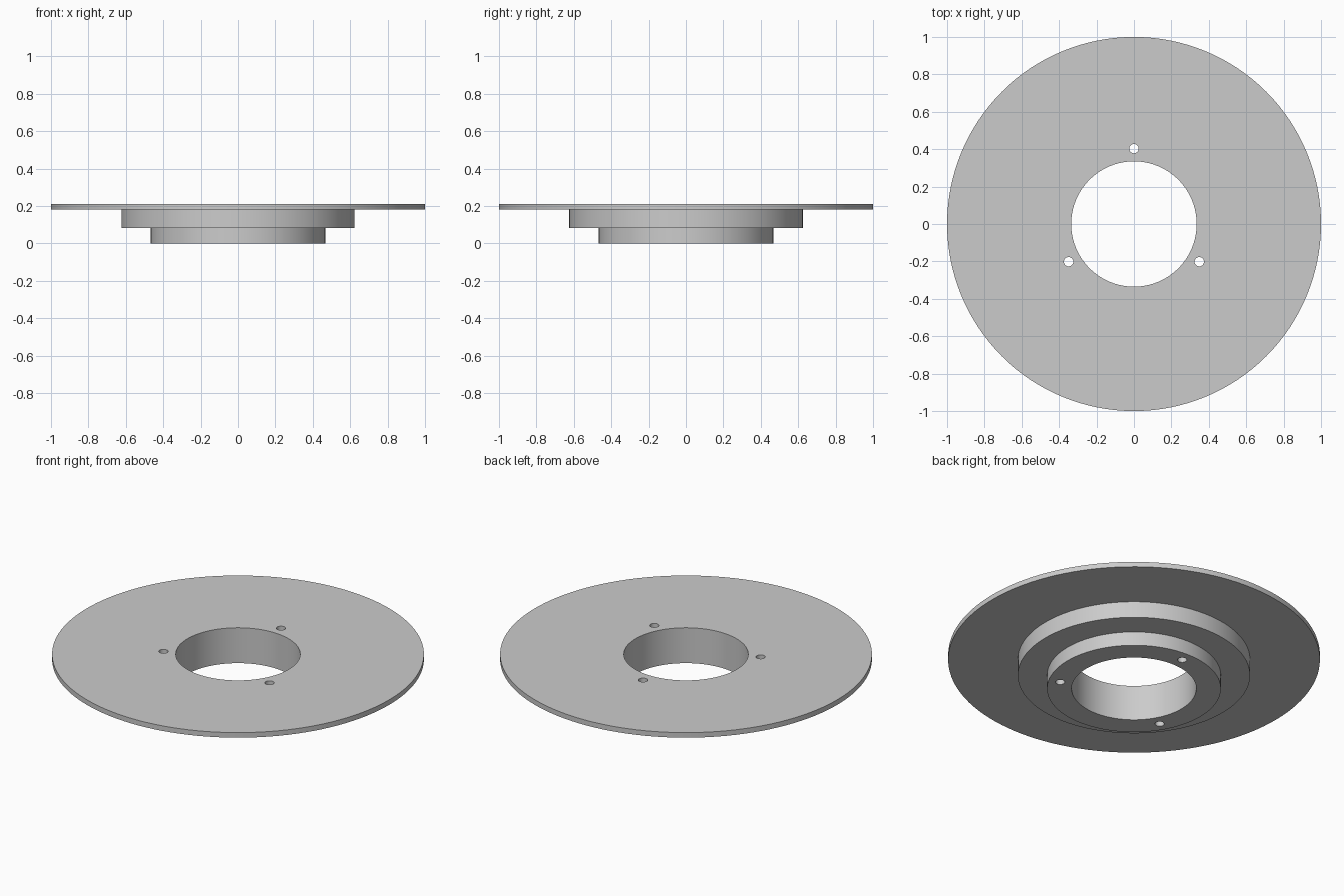
import bpy
import bmesh
import math
from mathutils import Matrix

cube = bpy.data.objects.get("Cube")
if cube:
    bpy.data.objects.remove(cube, do_unlink=True)

SEGMENTS = 128
BORE = 0.335
# Stepped cross-section (radius, height), a closed loop
PROFILE = [(BORE, 0.0), (0.467, 0.0), (0.467, 0.083), (0.624, 0.083),
           (0.624, 0.18), (1.0, 0.18), (1.0, 0.21), (BORE, 0.21)]
BOLT_CIRCLE, BOLT_RADIUS = 0.403, 0.025

grey = bpy.data.materials.new("Plain grey")
grey.use_nodes = True
colour = (0.6, 0.6, 0.6, 1.0)
grey.diffuse_color = colour
grey.node_tree.nodes["Principled BSDF"].inputs["Base Color"].default_value = colour


def add_object(name, bm):
    bmesh.ops.recalc_face_normals(bm, faces=bm.faces[:])
    mesh = bpy.data.meshes.new(name)
    bm.to_mesh(mesh)
    bm.free()
    mesh.materials.append(grey)
    obj = bpy.data.objects.new(name, mesh)
    bpy.context.collection.objects.link(obj)
    return obj


# Stepped flange: the profile turned around the z axis
bm = bmesh.new()
rings = []
for i in range(SEGMENTS):
    a = 2 * math.pi * i / SEGMENTS
    rings.append([bm.verts.new((r * math.cos(a), r * math.sin(a), z)) for r, z in PROFILE])
for i in range(SEGMENTS):
    here, after = rings[i], rings[(i + 1) % SEGMENTS]
    for j in range(len(PROFILE)):
        k = (j + 1) % len(PROFILE)
        bm.faces.new((here[j], after[j], after[k], here[k]))
flange = add_object("stepped_flange", bm)

# Three bolt holes, evenly spaced, drilled right through
bm = bmesh.new()
for i in range(3):
    a = math.radians(90 + 120 * i)
    place = Matrix.Translation((BOLT_CIRCLE * math.cos(a), BOLT_CIRCLE * math.sin(a), 0.1))
    bmesh.ops.create_cone(bm, cap_ends=True, segments=32, radius1=BOLT_RADIUS,
                          radius2=BOLT_RADIUS, depth=0.5, matrix=place)
cutter = add_object("bolt_hole_cutter", bm)
cutter.hide_render = True

drill = flange.modifiers.new("Bolt holes", 'BOOLEAN')
drill.operation = 'DIFFERENCE'
drill.solver = 'EXACT'
drill.object = cutter

bpy.ops.object.select_all(action='DESELECT')
bpy.context.view_layer.objects.active = flange
flange.select_set(True)
bpy.ops.object.modifier_apply(modifier=drill.name)
bpy.data.objects.remove(cutter, do_unlink=True)

# Smooth round walls, sharp rims
bpy.ops.object.shade_smooth_by_angle(angle=math.radians(30))
